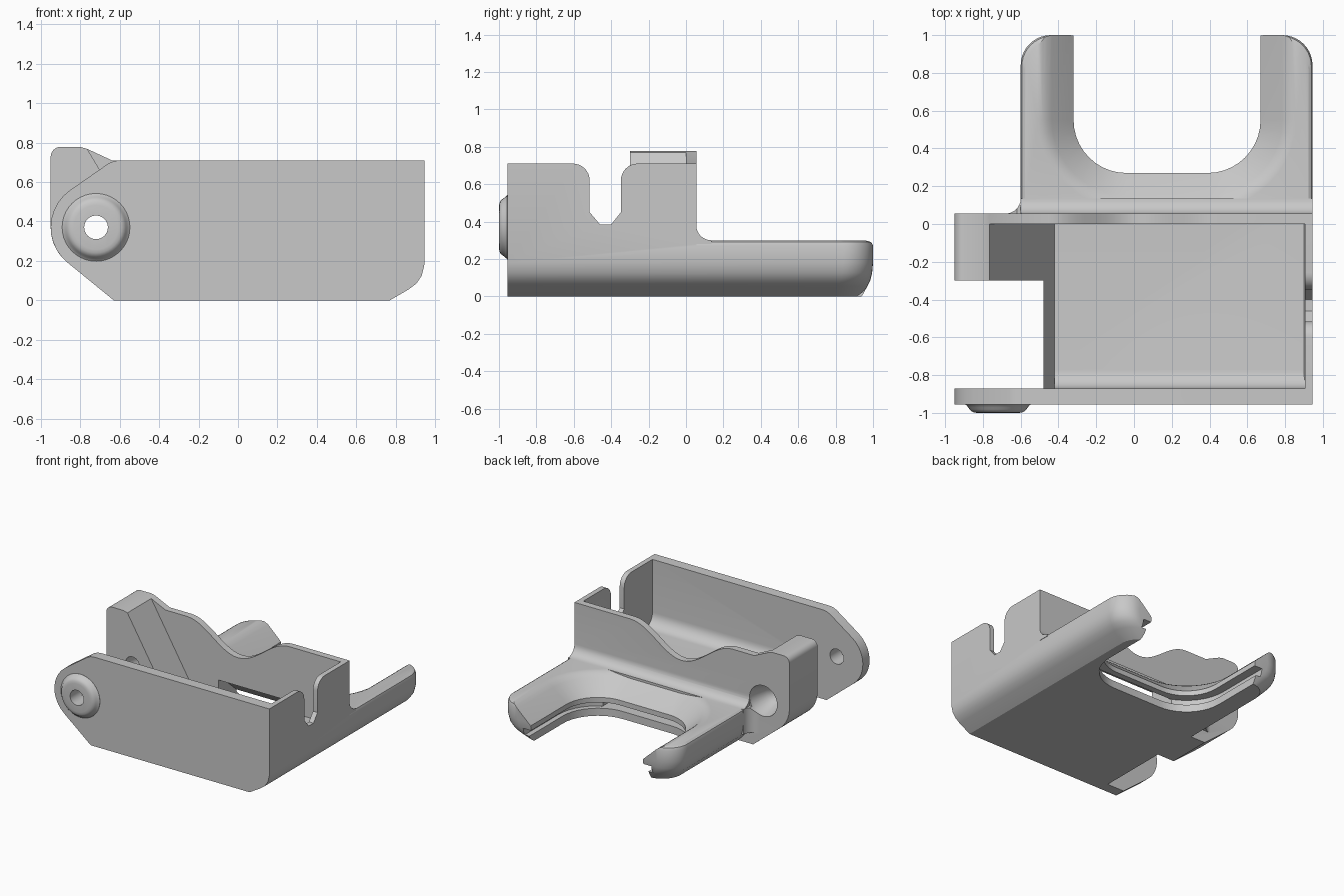
import bpy, bmesh, math

if "Cube" in bpy.data.objects:
    bpy.data.objects.remove(bpy.data.objects["Cube"])

grey = bpy.data.materials.new("plain_grey")
grey.diffuse_color = (0.58, 0.58, 0.58, 1)
grey.use_nodes = True
grey.node_tree.nodes["Principled BSDF"].inputs["Base Color"].default_value = grey.diffuse_color


def make(name, rings, closed=False):
    """Skin a list of equal-length rings; cap the ends unless the stack is closed."""
    bm = bmesh.new()
    vs = [[bm.verts.new(p) for p in r] for r in rings]
    n = len(vs[0])
    for k in range(len(vs) if closed else len(vs) - 1):
        a, b = vs[k], vs[(k + 1) % len(vs)]
        for i in range(n):
            j = (i + 1) % n
            bm.faces.new((a[i], a[j], b[j], b[i]))
    if not closed:
        bm.faces.new(vs[0])
        bm.faces.new(vs[-1])
    bmesh.ops.recalc_face_normals(bm, faces=bm.faces)
    me = bpy.data.meshes.new(name)
    bm.to_mesh(me)
    bm.free()
    me.materials.append(grey)
    ob = bpy.data.objects.new(name, me)
    bpy.context.collection.objects.link(ob)
    return ob


def prism(name, pts, axis, a, b):
    """Extrude a 2D profile along the named axis from a to b."""
    place = {"x": lambda p, t: (t, p[0], p[1]),
             "y": lambda p, t: (p[0], t, p[1]),
             "z": lambda p, t: (p[0], p[1], t)}[axis]
    return make(name, [[place(p, t) for p in pts] for t in (a, b)])


def arc(cx, cy, r, a0, a1, n=10):
    return [(cx + r * math.cos(math.radians(a0 + (a1 - a0) * i / n)),
             cy + r * math.sin(math.radians(a0 + (a1 - a0) * i / n))) for i in range(n + 1)]


def outline(x0, x1, y0, y1, rf, rb, z):
    """Rectangle with rounded front (rf) and back (rb) corners."""
    pts = (arc(x0 + rf, y0 + rf, rf, 180, 270) + arc(x1 - rf, y0 + rf, rf, 270, 360)
           + arc(x1 - rb, y1 - rb, rb, 0, 90) + arc(x0 + rb, y1 - rb, rb, 90, 180))
    return [(x, y, z) for x, y in pts]


def lathe(name, profile, closed, n=40):
    """Revolve (radius, y) pairs around the pivot axis."""
    return make(name, [[(PX + r * math.cos(2 * math.pi * i / n), y,
                         PZ + r * math.sin(2 * math.pi * i / n)) for i in range(n)]
                       for r, y in profile], closed)


def boolean(ob, operation, *others):
    """Apply exact booleans one after another."""
    bpy.context.view_layer.objects.active = ob
    for o in others:
        m = ob.modifiers.new("bool", "BOOLEAN")
        m.operation, m.solver, m.object = operation, "EXACT", o
        bpy.ops.object.modifier_apply(modifier=m.name)


PX, PZ = -0.72, 0.37                                   # pivot centre
lower_right = [(0.77, 0), (0.865, 0.055), (0.905, 0.085), (0.932, 0.125), (0.945, 0.18)]
ear = arc(PX, PZ, 0.23, 180, 232)

# Pivot hole cutters: straight bore and tapered rear recess
bore = lathe("bore_cutter", [(0.06, -1.1), (0.06, 0.2)], False)
recess = lathe("recess_cutter", [(0.06, -0.14), (0.075, -0.1), (0.12, 0.03),
                                 (0.125, 0.1), (0.13, 0.3)], False)

# Front wall with rounded ear, and its boss
front = prism("front_wall", arc(PX, PZ, 0.23, 126, 232) + [(-0.63, 0)] + lower_right
              + [(0.945, 0.71), (-0.60, 0.71), (-0.63, 0.706), (-0.66, 0.692)],
              "y", -0.955, -0.87)
boss = lathe("pivot_boss", [(0.172, -0.94), (0.172, -0.956), (0.166, -0.961), (0.158, -0.970),
                            (0.151, -0.981), (0.142, -0.991), (0.130, -0.997),
                            (0.112, -1.0)], False)

# Back wall with a smooth dip in the top edge
crest = [(-0.64, 0.71), (-0.765, 0.768), (-0.80, 0.778)] + arc(-0.90, 0.728, 0.05, 90, 180, 6)
dip = [(0.45 - 0.9 * i / 24, 0.71 - 0.105 * (1 - math.cos(2 * math.pi * i / 24)))
       for i in range(25)]
back = prism("back_wall", ear + [(-0.63, 0)] + lower_right + [(0.945, 0.71)] + dip + crest,
             "y", 0, 0.055)

# Pivot block with its ramp down to the floor
block = prism("pivot_block", ear + [(-0.63, 0), (-0.45, 0), (-0.42, 0.19), (-0.48, 0.292),
              (-0.765, 0.768)] + crest[2:], "y", -0.30, 0)

# Floor and right wall in one section, with the side notch
tray = prism("floor_and_right_wall", [(-0.48, 0)] + lower_right
             + [(0.945, 0.71), (0.905, 0.71), (0.905, 0.21), (0.90, 0.195), (0.89, 0.19),
                (-0.42, 0.19), (-0.48, 0.292)], "y", -0.87, 0)
notch = prism("notch_cutter", [(-0.46, 0.385), (-0.40, 0.385), (-0.348, 0.45)]
              + arc(-0.258, 0.62, 0.09, 180, 90, 8) + [(-0.258, 0.8), (-0.605, 0.8)]
              + arc(-0.605, 0.62, 0.09, 90, 0, 8) + [(-0.515, 0.45)], "x", 0.85, 1.0)
floor_fillet = prism("floor_fillet", [(-0.90, 0.15), (-0.90, 0.29)]
                     + arc(-0.77, 0.29, 0.10, 180, 270, 8) + [(-0.77, 0.15)],
                     "x", -0.42, 0.92)

# Forked rear shelf: rounded outer shell
shell = [(0.10, 0.175, 0.06, 0.0), (0.05, 0.08, 0.03, 0.055), (0.025, 0.04, 0.015, 0.085),
         (0.008, 0.013, 0.005, 0.125), (0, 0, 0, 0.18), (0, 0, 0, 0.27),
         (0.006, 0.006, 0.006, 0.29), (0.022, 0.022, 0.022, 0.30)]
shelf = make("rear_fork", [outline(-0.60 + l, 0.945 - r, 0.02, 1 - b, 0.001, 0.16, z)
                           for l, r, b, z in shell])

# Fork opening: sloped upper rim, thin lip, groove and lower lip
rim = [(0.03, -0.02), (0.03, 0.06), (0.07, 0.0601), (0.07, 0.12), (0, 0.1201),
       (0, 0.16), (0.115, 0.267), (0.14, 0.285), (0.165, 0.296), (0.19, 0.3005), (0.20, 0.32)]
fork = make("fork_cutter", [outline(-0.32 - e, 0.67 + e, 0.27 - e, 1.4, 0.28 + e, 0.01, z)
                            for e, z in rim])
# Slot joining the box interior to the groove
slot = prism("slot_cutter", [(-0.02, 0.06), (-0.02, 0.28), (0.05, 0.27), (0.22, 0.12),
                             (0.32, 0.12), (0.32, 0.06)], "x", -0.17, 0.56)

# Fillets where the shelf meets the back wall
top_fillet = prism("shelf_fillet", [(0.03, 0.28), (0.135, 0.28)]
                   + arc(0.135, 0.38, 0.08, 270, 180, 8) + [(0.03, 0.38)],
                   "x", -0.60, 0.945)
side_fillet = prism("shelf_side_fillet", [(-0.57, 0.03), (-0.68, 0.03)]
                    + arc(-0.68, 0.135, 0.08, 270, 360, 8) + [(-0.57, 0.135)],
                    "z", 0.10, 0.30)

# Cut each part, then fuse everything into one solid body
boolean(shelf, "DIFFERENCE", fork, slot)
boolean(back, "DIFFERENCE", slot)
boolean(tray, "DIFFERENCE", notch)
parts = [boss, tray, floor_fillet, back, block, shelf, top_fillet, side_fillet]
boolean(front, "UNION", *parts)
boolean(front, "DIFFERENCE", bore, recess)
for o in parts + [bore, recess, notch, fork, slot]:
    bpy.data.objects.remove(o)
front.name = "bracket_body"

# Clean the seams and smooth the curved faces
bm = bmesh.new()
bm.from_mesh(front.data)
bmesh.ops.remove_doubles(bm, verts=bm.verts, dist=0.0004)
bmesh.ops.dissolve_limit(bm, angle_limit=math.radians(0.5), verts=bm.verts, edges=bm.edges)
bm.to_mesh(front.data)
bm.free()
bpy.ops.object.select_all(action="DESELECT")
front.select_set(True)
bpy.context.view_layer.objects.active = front
bpy.ops.object.shade_smooth_by_angle(angle=math.radians(28))
